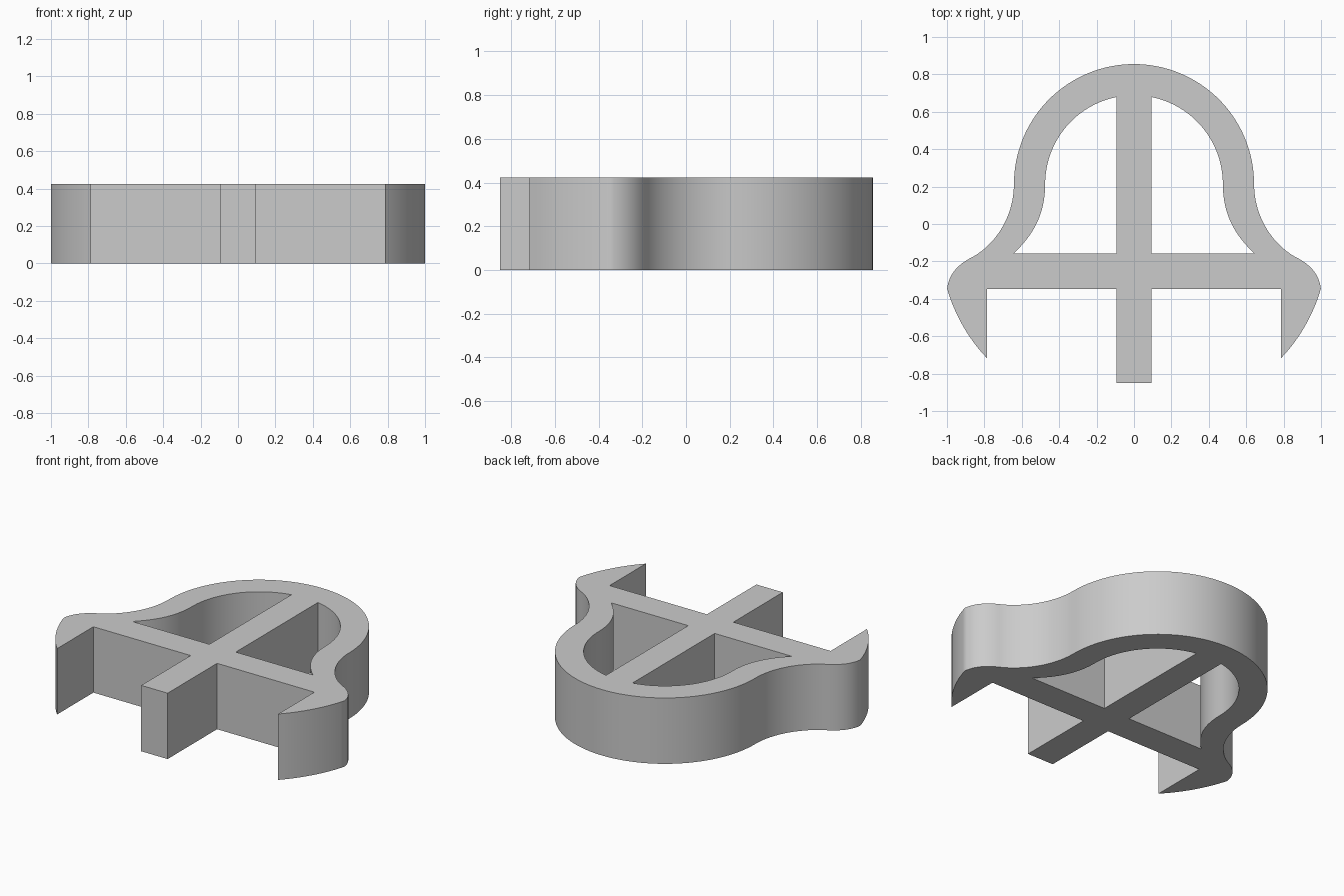
import bpy, bmesh, math
from mathutils import Vector
from mathutils.geometry import interpolate_bezier

cube = bpy.data.objects.get("Cube")
if cube:
    bpy.data.objects.remove(cube)

HEIGHT = 0.424
STEM = 0.094            # half width of the centre bar
BAR_TOP, BAR_LOW = -0.157, -0.347
DOME_Y = 0.213


def arc(radius, start, end, steps=32):
    """Points on the dome circle between two angles."""
    return [(radius * math.cos(a), DOME_Y + radius * math.sin(a))
            for a in (start + (end - start) * i / steps for i in range(steps + 1))]


def bezier(*pts):
    """Curve points without the first one, which ends the previous piece."""
    curve = interpolate_bezier(*[Vector((x, y, 0)) for x, y in pts], 16)
    return [(p.x, p.y) for p in curve[1:]]


def mirror(pts):
    return [(-x, y) for x, y in reversed(pts)]


# Outer outline: dome, flared shoulder, rounded lip, pointed tip, crossbar, stem
half = arc(0.642, math.pi / 2, 0)[1:]
half += bezier((0.642, DOME_Y), (0.642, 0.05), (0.73, -0.10), (0.86, -0.175))
half += bezier((0.86, -0.175), (0.935, -0.21), (0.99, -0.265), (0.999, -0.345))
half += bezier((0.999, -0.345), (0.965, -0.47), (0.89, -0.61), (0.787, -0.716))
half += [(0.787, BAR_LOW), (STEM, BAR_LOW), (STEM, -0.85)]
outline = [(0, DOME_Y + 0.642)] + half + mirror(half)

# Window on each side of the stem
inner = 0.475
window = arc(inner, math.acos(STEM / inner), 0)
window += bezier((inner, DOME_Y), (inner, 0.05), (0.54, -0.06), (0.643, BAR_TOP))
window += [(STEM, BAR_TOP)]

# Fill the flat shape with its holes, then extrude it
bm = bmesh.new()
edges = []
for loop in (outline, window, mirror(window)):
    verts = [bm.verts.new((x, y, 0)) for x, y in loop]
    edges += [bm.edges.new((v, verts[i - 1])) for i, v in enumerate(verts)]
bmesh.ops.triangle_fill(bm, use_beauty=True, use_dissolve=False, edges=edges)
top = bmesh.ops.extrude_face_region(bm, geom=bm.faces[:])["geom"]
bmesh.ops.translate(bm, vec=(0, 0, HEIGHT),
                    verts=[g for g in top if isinstance(g, bmesh.types.BMVert)])
bmesh.ops.recalc_face_normals(bm, faces=bm.faces[:])
mesh = bpy.data.meshes.new("bell_cutter")
bm.to_mesh(mesh)
bm.free()

# Grey material
grey = bpy.data.materials.new("light grey")
grey.use_nodes = True
color = (0.6, 0.6, 0.6, 1)
grey.diffuse_color = color
grey.node_tree.nodes["Principled BSDF"].inputs["Base Color"].default_value = color
mesh.materials.append(grey)

bell = bpy.data.objects.new("bell_cutter", mesh)
bpy.context.collection.objects.link(bell)
bpy.context.view_layer.objects.active = bell
bell.select_set(True)
bpy.ops.object.shade_smooth_by_angle(angle=math.radians(30))
